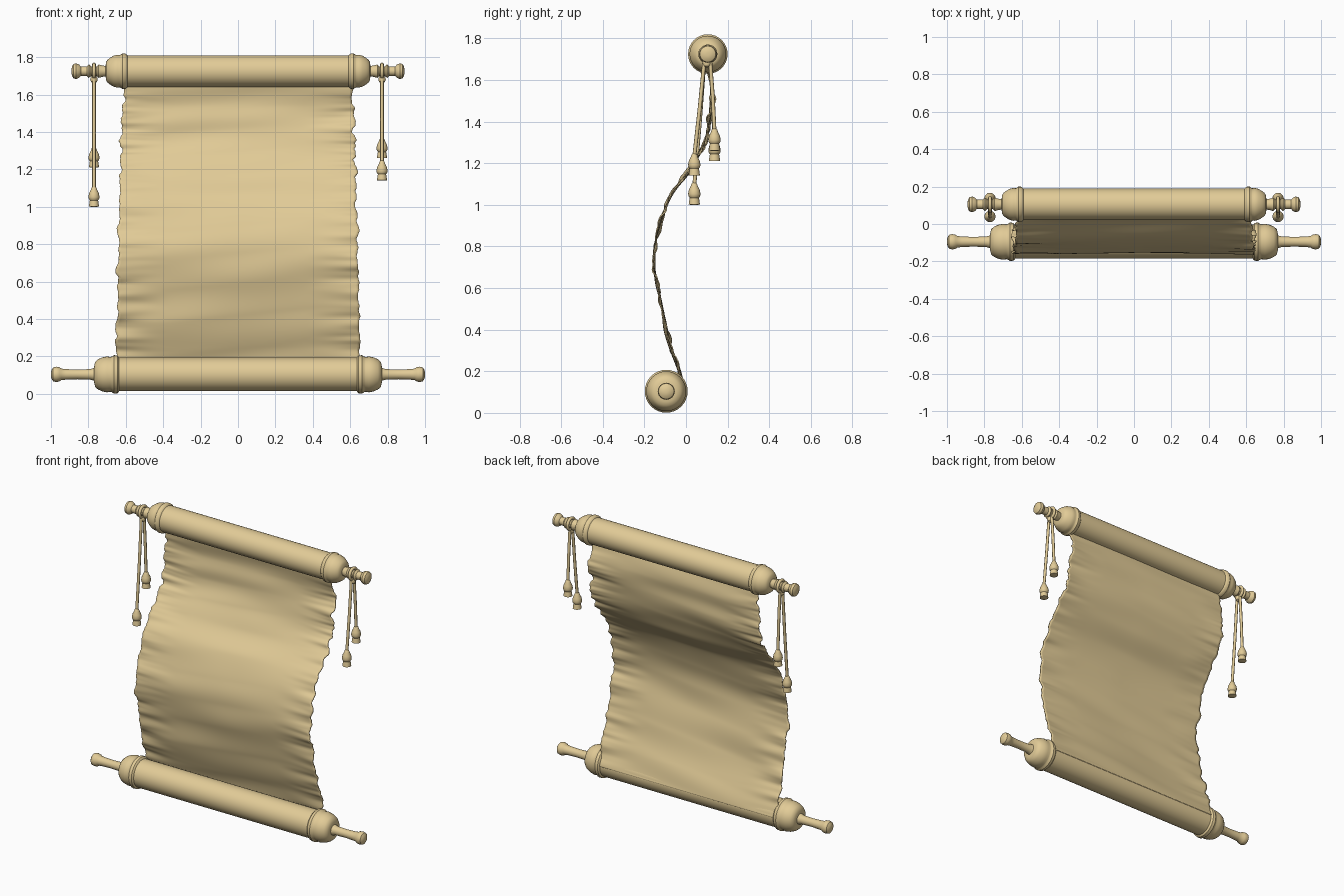
import bpy, bmesh, math
from mathutils import Vector, noise

if "Cube" in bpy.data.objects:
    bpy.data.objects.remove(bpy.data.objects["Cube"])

mat = bpy.data.materials.new("parchment")
mat.diffuse_color = (0.76, 0.60, 0.31, 1)
mat.use_nodes = True
mat.node_tree.nodes["Principled BSDF"].inputs["Base Color"].default_value = mat.diffuse_color


def finish(name, bm, angle=35):
    bmesh.ops.recalc_face_normals(bm, faces=bm.faces)
    me = bpy.data.meshes.new(name)
    bm.to_mesh(me)
    bm.free()
    ob = bpy.data.objects.new(name, me)
    bpy.context.collection.objects.link(ob)
    me.materials.append(mat)
    bpy.ops.object.select_all(action='DESELECT')
    ob.select_set(True)
    bpy.context.view_layer.objects.active = ob
    bpy.ops.object.shade_smooth_by_angle(angle=math.radians(angle))
    return ob


def lathe(name, profile, origin, axis, segs=32):
    """Revolve (distance, radius) points around an axis through origin."""
    bm = bmesh.new()
    axis = Vector(axis).normalized()
    a = axis.orthogonal().normalized()
    b = axis.cross(a)
    rings = []
    for d, r in profile:
        rings.append([bm.verts.new(Vector(origin) + axis * d + (a * math.cos(t) + b * math.sin(t)) * r)
                      for t in (2 * math.pi * i / segs for i in range(segs))])
    for p, q in zip(rings, rings[1:]):
        for i in range(segs):
            j = (i + 1) % segs
            bm.faces.new((p[i], p[j], q[j], q[i]))
    bm.faces.new(rings[0])
    bm.faces.new(rings[-1])
    return finish(name, bm)


def catmull(pts, t):
    n = len(pts) - 1
    i = min(int(t * n), n - 1)
    f = t * n - i
    p0, p1, p2, p3 = (Vector(pts[max(0, min(n, k))]) for k in (i - 1, i, i + 1, i + 2))
    return 0.5 * (2 * p1 + (p2 - p0) * f + (2 * p0 - 5 * p1 + 4 * p2 - p3) * f ** 2
                  + (3 * p1 - p0 - 3 * p2 + p3) * f ** 3)


def tube(name, pts, radius, cyclic=False):
    cu = bpy.data.curves.new(name, 'CURVE')
    cu.dimensions = '3D'
    cu.bevel_depth = radius
    cu.bevel_resolution = 2
    cu.use_fill_caps = True
    sp = cu.splines.new('POLY')
    sp.points.add(len(pts) - 1)
    for p, co in zip(sp.points, pts):
        p.co = (*co, 1)
    sp.use_cyclic_u = cyclic
    cu.materials.append(mat)
    ob = bpy.data.objects.new(name, cu)
    bpy.context.collection.objects.link(ob)


TOP = (0, 0.105, 1.725)
BOT = (0, -0.095, 0.104)

# rolled paper on both rods
lathe("top_roll", [(-0.61, 0.084), (0.61, 0.084)], TOP, (1, 0, 0), 48)
lathe("bottom_roll", [(-0.65, 0.09), (0.65, 0.09)], BOT, (1, 0, 0), 48)

# turned end caps, handles and knobs
top_end = [(0.585, 0.07), (0.592, 0.086), (0.602, 0.094), (0.618, 0.095), (0.628, 0.088), (0.634, 0.086),
           (0.645, 0.088), (0.665, 0.083), (0.685, 0.071), (0.697, 0.062), (0.705, 0.050), (0.708, 0.028),
           (0.725, 0.030), (0.745, 0.036), (0.755, 0.026), (0.785, 0.026), (0.797, 0.036), (0.808, 0.026),
           (0.84, 0.025), (0.85, 0.036), (0.865, 0.042), (0.88, 0.038), (0.888, 0.024), (0.89, 0.008)]
bottom_end = [(0.63, 0.07), (0.636, 0.092), (0.645, 0.101), (0.663, 0.103), (0.675, 0.095), (0.683, 0.093),
              (0.70, 0.096), (0.725, 0.091), (0.748, 0.081), (0.763, 0.068), (0.768, 0.05), (0.77, 0.034),
              (0.79, 0.028), (0.86, 0.026), (0.92, 0.028), (0.945, 0.031), (0.955, 0.038), (0.972, 0.041),
              (0.988, 0.037), (0.997, 0.024), (1.0, 0.008)]
for side, s in (("left", -1), ("right", 1)):
    lathe("top_handle_" + side, top_end, TOP, (s, 0, 0))
    lathe("bottom_handle_" + side, bottom_end, BOT, (s, 0, 0))

# hanging crumpled sheet
path = [(0.105, 1.66), (0.125, 1.53), (0.115, 1.41), (0.085, 1.30), (0.03, 1.18), (-0.067, 1.05),
        (-0.125, 0.904), (-0.15, 0.75), (-0.138, 0.59), (-0.10, 0.42), (-0.05, 0.255), (-0.006, 0.11)]
bm = bmesh.new()
NU, NV = 64, 180
rows = []
for j in range(NV + 1):
    t = j / NV
    c = catmull(path, t)
    d = catmull(path, min(1, t + 0.005)) - catmull(path, max(0, t - 0.005))
    nrm = Vector((d.y, -d.x)).normalized()
    fade = min(1, t * 12, (1 - t) * 12)
    row = []
    for i in range(NU + 1):
        u = 2 * i / NU - 1
        u = math.copysign(abs(u) ** 0.8, u)
        s = 1 if u > 0 else -1
        half = 0.615 + 0.04 * t + 0.022 * noise.noise((s * 7, t * 24, 0)) + 0.009 * noise.noise((s * 3, t * 70, 5))
        half -= 0.012 * (1 - fade)
        edge = max(0, (abs(u) - 0.55) / 0.45) ** 1.5
        slant = t + 0.035 * u
        off = 0.016 * noise.noise((u * 0.9, slant * 11, 2))
        off += edge * (0.019 * noise.noise((u * 1.5, t * 26, 9)) + 0.006 * noise.noise((u * 2, t * 60, 4)))
        off *= fade
        p = c + nrm * off
        row.append(bm.verts.new((u * (0.625 + 0.02 * t) * (1 - edge) + s * half * abs(u) * edge, p.x, p.y)))
    rows.append(row)
for a, b in zip(rows, rows[1:]):
    for i in range(NU):
        bm.faces.new((a[i], a[i + 1], b[i + 1], b[i]))
sheet = finish("sheet", bm, 50)
mod = sheet.modifiers.new("thickness", 'SOLIDIFY')
mod.thickness = 0.006
mod.offset = 0

# cords with tassels looped over the top handles
tassel = [(-0.005, 0.008), (0.0, 0.013), (0.012, 0.017), (0.03, 0.026), (0.05, 0.030), (0.062, 0.027),
          (0.068, 0.022), (0.078, 0.024), (0.1, 0.027), (0.102, 0.018)]
for side, s, ends in (("left", -1, ((0.04, 1.0), (0.137, 1.21))),
                      ("right", 1, ((0.04, 1.14), (0.137, 1.26)))):
    x = s * 0.77
    loop = [(x, TOP[1] + 0.036 * math.cos(a), TOP[2] + 0.036 * math.sin(a))
            for a in (2 * math.pi * k / 20 for k in range(20))]
    tube("cord_loop_" + side, loop, 0.010, True)
    lathe("cord_knot_" + side, [(-0.022, 0.004), (-0.014, 0.016), (0, 0.02), (0.014, 0.016), (0.022, 0.004)],
          (x, 0.1, 1.682), (0, 0, 1), 16)
    for n, (y, z) in zip(("front", "rear"), ends):
        start = (x, 0.088 if n == "front" else 0.116, 1.69)
        mid = (x, (start[1] + y) / 2 + 0.002, (1.69 + z + 0.1) / 2)
        tube(f"cord_{n}_{side}", [start, mid, (x, y, z + 0.095)], 0.0095)
        lathe(f"tassel_{n}_{side}", tassel, (x, y, z + 0.102), (0, 0, -1), 16)
